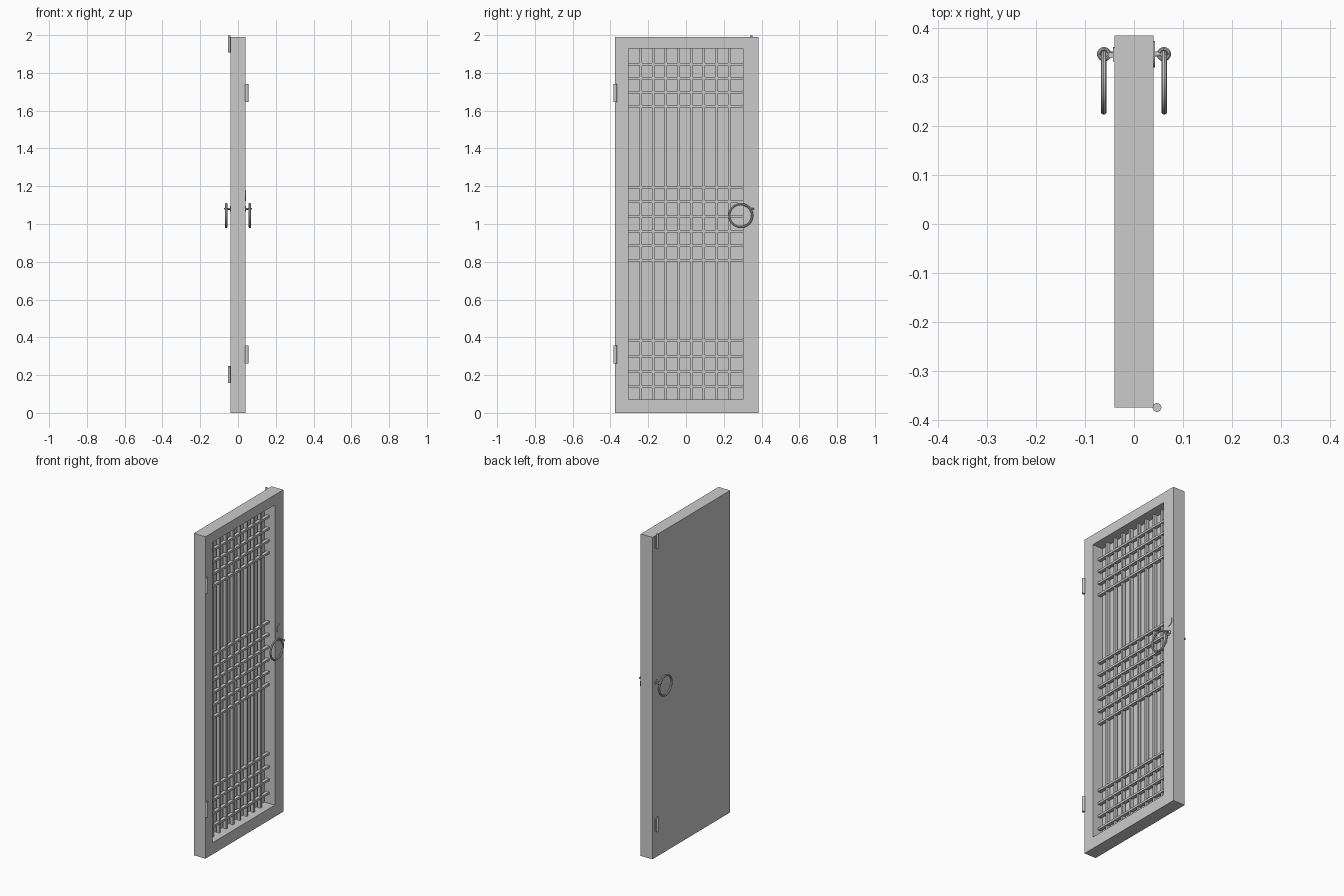
import bpy
import bmesh
from math import pi
from mathutils import Matrix, Vector

old = bpy.data.objects.get("Cube")
if old:
    bpy.data.objects.remove(old, do_unlink=True)

GREY = (0.6, 0.6, 0.6, 1)
mat = bpy.data.materials.new("plain grey")
mat.use_nodes = True
mat.diffuse_color = GREY
mat.node_tree.nodes["Principled BSDF"].inputs["Base Color"].default_value = GREY


def finish(name, bm, smooth=False):
    mesh = bpy.data.meshes.new(name)
    bm.to_mesh(mesh)
    bm.free()
    obj = bpy.data.objects.new(name, mesh)
    bpy.context.collection.objects.link(obj)
    mesh.materials.append(mat)
    if smooth:
        bpy.ops.object.select_all(action="DESELECT")
        obj.select_set(True)
        bpy.context.view_layer.objects.active = obj
        bpy.ops.object.shade_smooth_by_angle()
    return obj


def add_box(bm, low, high):
    low, high = Vector(low), Vector(high)
    bmesh.ops.create_cube(bm, size=1, matrix=Matrix.Translation((low + high) / 2)
                          @ Matrix.Diagonal((*(high - low), 1)))


def box(name, low, high):
    bm = bmesh.new()
    add_box(bm, low, high)
    return finish(name, bm)


def cylinder(name, centre, radius, length, along_x=False, sides=20):
    bm = bmesh.new()
    turn = Matrix.Rotation(pi / 2, 4, "Y") if along_x else Matrix.Identity(4)
    bmesh.ops.create_cone(bm, cap_ends=True, segments=sides, radius1=radius,
                          radius2=radius, depth=length,
                          matrix=Matrix.Translation(centre) @ turn)
    return finish(name, bm, True)


def ring(name, centre, major, minor, along_x=False):
    bpy.ops.mesh.primitive_torus_add(
        location=centre, rotation=(0, pi / 2 if along_x else 0, 0),
        major_radius=major, minor_radius=minor, major_segments=32, minor_segments=10)
    obj = bpy.context.object
    obj.name = name
    obj.data.materials.append(mat)
    bpy.ops.object.shade_smooth_by_angle()


# Door leaf: a slab whose lattice side is inset and sunk into a deep recess
FRONT, BACK, FLOOR = 0.04, -0.04, -0.03
Y0, Y1, TOP = -0.375, 0.385, 1.99
OY0, OY1, OZ0, OZ1 = -0.305, 0.302, 0.072, 1.928
bm = bmesh.new()
add_box(bm, (BACK, Y0, 0), (FRONT, Y1, TOP))
bm.normal_update()
face = next(f for f in bm.faces if f.normal.x > 0.9)
bmesh.ops.inset_region(bm, faces=[face], thickness=0.05)
for v in face.verts:
    v.co.y = OY0 if v.co.y < 0 else OY1
    v.co.z = OZ0 if v.co.z < 1 else OZ1
sunk = bmesh.ops.extrude_face_region(bm, geom=[face])
bmesh.ops.delete(bm, geom=[face], context="FACES_ONLY")
for v in sunk["geom"]:
    if isinstance(v, bmesh.types.BMVert):
        v.co.x = FLOOR
bmesh.ops.recalc_face_normals(bm, faces=bm.faces)
finish("door_leaf", bm)

# Lattice: tall slats crossed by three groups of rails
HALF = 0.0065
bm = bmesh.new()
for i in range(8):
    y = -0.24 + i * 0.067
    add_box(bm, (-0.023, y - HALF, OZ0), (-0.002, y + HALF, OZ1))
finish("lattice_slats", bm)

bm = bmesh.new()
for start, step, count in ((0.138, 0.081, 4), (0.808, 0.0772, 6), (1.623, 0.0745, 4)):
    for i in range(count):
        z = start + i * step
        add_box(bm, (-0.018, OY0, z - HALF), (0.003, OY1, z + HALF))
finish("lattice_rails", bm)

# Hinge barrels on the lattice side
for label, z in (("lower", 0.308), ("upper", 1.693)):
    cylinder(label + "_hinge", (0.047, -0.375, z), 0.009, 0.095)

# Slide bolts on the plain side
for label, z in (("lower", 0.2), ("upper", 1.95)):
    box(label + "_bolt_plate", (-0.043, 0.332, z - 0.038), (BACK, 0.36, z + 0.038))
    cylinder(label + "_bolt", (-0.047, 0.345, z + 0.003), 0.006, 0.09)

# Ring pulls hanging from an eye on each side
for label, s in (("left", 1), ("right", -1)):
    cylinder(label + "_pull_base", (s * 0.0415, 0.347, 1.08), 0.015, 0.003, True)
    cylinder(label + "_pull_stem", (s * 0.046, 0.347, 1.08), 0.005, 0.014, True)
    ring(label + "_pull_eye", (s * 0.061, 0.347, 1.08), 0.0105, 0.004)
    ring(label + "_pull_ring", (s * 0.062, 0.29, 1.045), 0.0605, 0.006, True)

# Keyhole cover above the pull
cylinder("keyhole_cover", (0.0415, 0.347, 1.15), 0.027, 0.003, True, 24)
